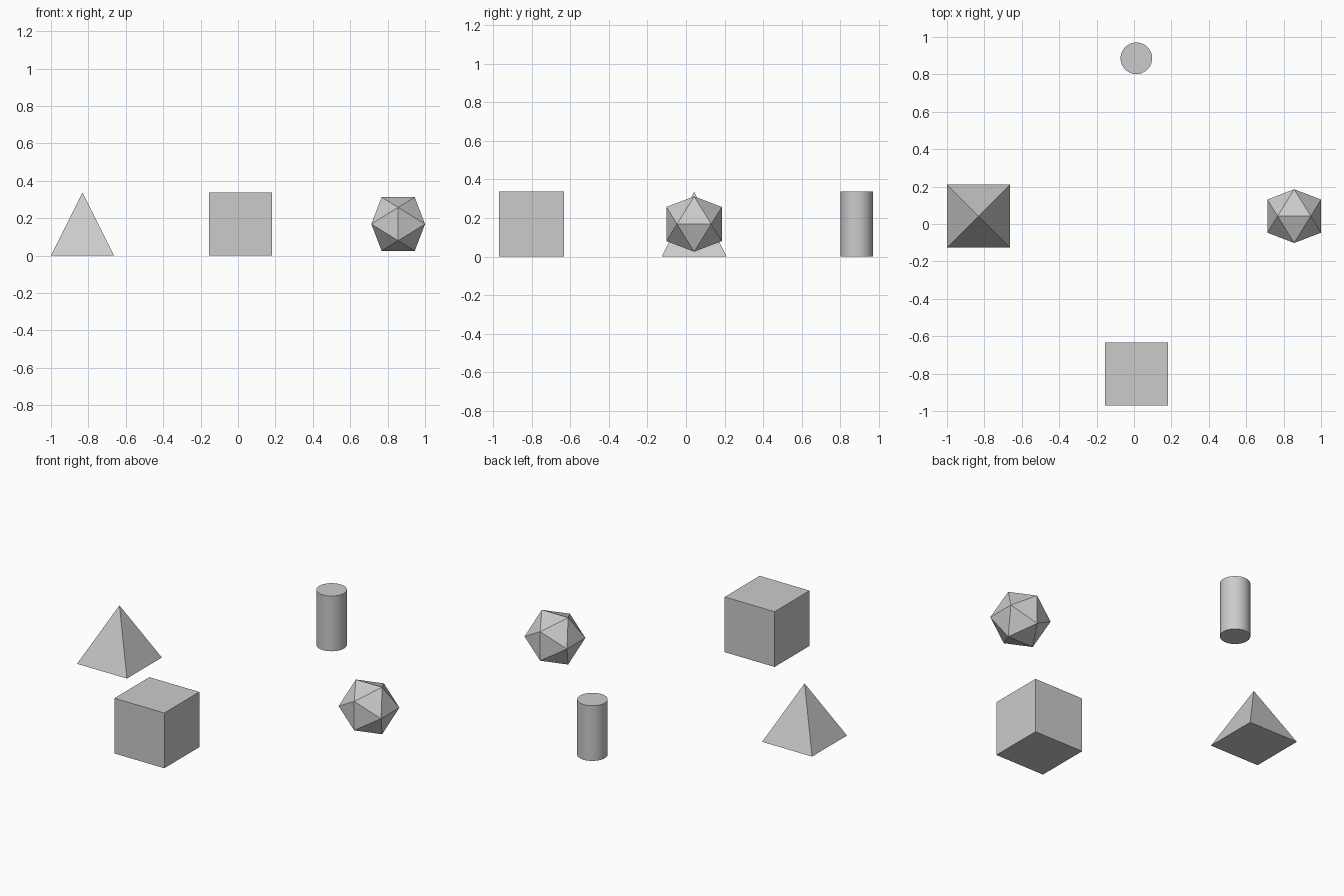
import bpy, bmesh, math

if "Cube" in bpy.data.objects:
    bpy.data.objects.remove(bpy.data.objects["Cube"])

U = 2 / 11.8507          # one design unit
CX, CY = 0.0126, 0.0422  # centre of the ring of solids
R = 5 * U                # distance of each solid from the centre


def name_part(name):
    bpy.context.object.name = name
    bpy.context.object.data.name = name


# Cube at the front
bpy.ops.mesh.primitive_cube_add(size=2 * U, location=(CX, CY - R, U))
name_part("cube")

# Cylinder at the back
bpy.ops.mesh.primitive_cylinder_add(vertices=64, radius=U / 2, depth=2 * U,
                                    location=(CX, CY + R, U))
bpy.ops.object.shade_smooth_by_angle()
name_part("cylinder")

# Square pyramid on the left: axis-aligned base, central apex
bm = bmesh.new()
base = [bm.verts.new((x * U, y * U, 0)) for x, y in ((-1, -1), (1, -1), (1, 1), (-1, 1))]
apex = bm.verts.new((0, 0, 2 * U))
bm.faces.new(base[::-1])
for i in range(4):
    bm.faces.new((base[i], base[(i + 1) % 4], apex))
mesh = bpy.data.meshes.new("pyramid")
bm.to_mesh(mesh)
bm.free()
pyramid = bpy.data.objects.new("pyramid", mesh)
pyramid.location = (CX - R, CY, 0)
bpy.context.collection.objects.link(pyramid)

# Icosahedron on the right: hull of three golden rectangles, unit radius
phi = (1 + math.sqrt(5)) / 2
a = U / math.sqrt(1 + phi * phi)
b = a * phi
bm = bmesh.new()
for s in (-1, 1):
    for t in (-1, 1):
        for co in ((s * a, 0, t * b), (s * b, t * a, 0), (0, s * b, t * a)):
            bm.verts.new(co)
bmesh.ops.convex_hull(bm, input=bm.verts[:])
bmesh.ops.recalc_face_normals(bm, faces=bm.faces[:])
mesh = bpy.data.meshes.new("icosahedron")
bm.to_mesh(mesh)
bm.free()
ico = bpy.data.objects.new("icosahedron", mesh)
ico.location = (CX + R, CY, U)
bpy.context.collection.objects.link(ico)
